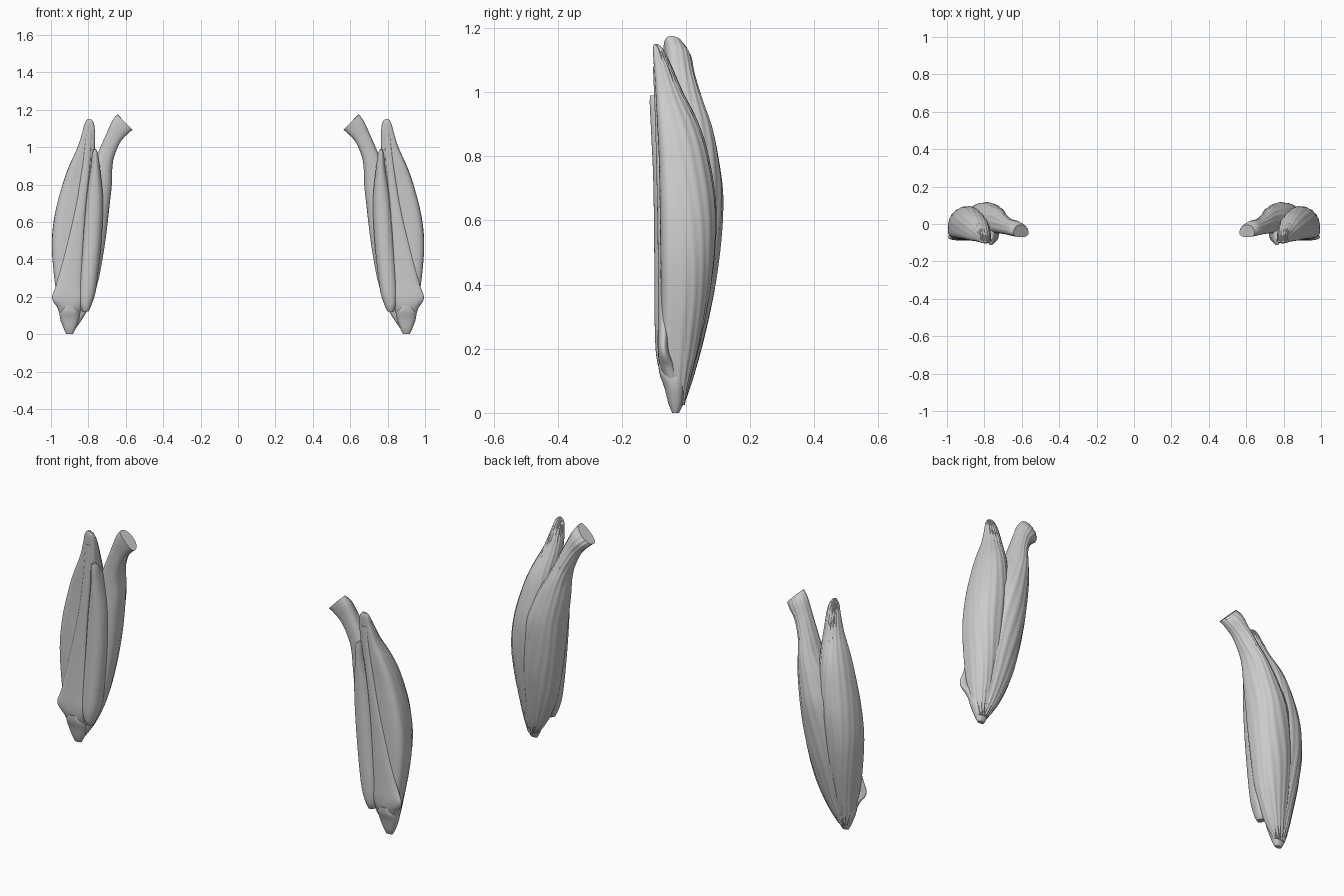
import bpy, bmesh, math
from mathutils import Vector

AROUND = 84


def spline(rows, steps):
    """Catmull-Rom resampling of section rows."""
    out = []
    n = len(rows)
    for i in range(n - 1):
        a, b, c, d = (rows[max(0, min(n - 1, i + k))] for k in (-1, 0, 1, 2))
        for s in range(steps):
            t = s / steps
            out.append([0.5 * (2 * q + (r - p) * t + (2 * p - 5 * q + 4 * r - w) * t * t
                               + (3 * q - p - 3 * r + w) * t ** 3)
                        for p, q, r, w in zip(a, b, c, d)])
    out.append(list(rows[-1]))
    return out


def spow(v, e):
    return math.copysign(abs(v) ** e, v)


def loft(name, rows, fibres=0, slant=0, depth=0.0015, front=0.55, steps=7, mid=0.35):
    """Rows: inner x, inner z, outer x, outer z, front y, back y. Mirrored to both arms."""
    secs = spline(rows, steps)
    bm = bmesh.new()
    rings = []
    for xi, zi, xo, zo, yf, yb in secs:
        ctr = Vector(((xi + xo) / 2, 0, (zi + zo) / 2))
        half = Vector(((xo - xi) / 2, 0, (zo - zi) / 2))
        ym = yf + mid * (yb - yf)
        ring = []
        for k in range(AROUND):
            t = 2 * math.pi * k / AROUND
            c, s = math.cos(t), math.sin(t)
            e = 0.95 if s > 0 else front
            y = spow(s, e) * ((yb - ym) if s > 0 else (ym - yf))
            p = ctr + half * spow(c, e)
            p.y = ym + y
            # muscle fibre relief, fading out on the flat front
            if fibres:
                fade = min(1, max(0, s + 0.4))
                w = depth * fade * math.sin(fibres * t + slant * ctr.z + math.sin(9 * ctr.z + 3 * t))
                p.x += c * w
                p.y += s * w
            ring.append(bm.verts.new(p))
        rings.append(ring)
    for a, b in zip(rings, rings[1:]):
        for k in range(AROUND):
            j = (k + 1) % AROUND
            bm.faces.new((a[k], a[j], b[j], b[k]))
    bm.faces.new(rings[0])
    bm.faces.new(rings[-1])
    bmesh.ops.recalc_face_normals(bm, faces=bm.faces)
    me = bpy.data.meshes.new(name)
    bm.to_mesh(me)
    bm.free()
    ob = bpy.data.objects.new(name, me)
    bpy.context.collection.objects.link(ob)
    ob.modifiers.new("both_arms", 'MIRROR').use_axis[0] = True
    bpy.ops.object.select_all(action='DESELECT')
    ob.select_set(True)
    bpy.context.view_layer.objects.active = ob
    bpy.ops.object.shade_smooth_by_angle(angle=math.radians(40))
    return ob


def level(rows):
    return [(xi, z, xo, z, yf, yb) for z, xi, xo, yf, yb in rows]


# outer (lateral) head
loft("lateral_head", level([
    (0.025, .88, .925, -.035, -.005), (0.10, .86, .95, -.06, .012),
    (0.20, .835, .968, -.075, .038), (0.35, .81, .988, -.078, .07),
    (0.50, .80, .995, -.08, .09), (0.65, .785, .977, -.082, .093),
    (0.80, .775, .938, -.085, .07), (0.90, .77, .902, -.09, .04),
    (1.00, .765, .857, -.095, -.01), (1.08, .765, .832, -.10, -.045),
    (1.13, .772, .818, -.103, -.07), (1.15, .787, .803, -.10, -.088)]),
    fibres=19, slant=14)

# long head, ending above in a slanted flared end
loft("long_head", level([
    (0.03, .868, .92, -.035, -.005), (0.12, .81, .925, -.05, .025),
    (0.25, .757, .93, -.055, .06), (0.40, .725, .925, -.055, .092),
    (0.55, .702, .91, -.055, .11), (0.68, .688, .885, -.055, .115)]) + [
    (.675, .80, .835, .80, -.05, .10), (.672, .89, .78, .90, -.05, .08),
    (.66, .955, .742, .985, -.052, .053), (.627, 1.03, .702, 1.075, -.058, .027),
    (.585, 1.075, .672, 1.14, -.066, .015), (.564, 1.092, .645, 1.175, -.07, -.005)],
    fibres=17, slant=-10, front=0.8)

# deep (medial) head lying along the front
loft("medial_head", level([
    (0.12, .80, .83, -.075, -.04), (0.16, .782, .846, -.09, -.02),
    (0.25, .757, .852, -.097, .0), (0.50, .73, .835, -.099, .01),
    (0.72, .722, .815, -.102, .0), (0.88, .737, .79, -.109, -.02),
    (0.96, .748, .78, -.113, -.06), (0.99, .76, .77, -.112, -.085)]),
    fibres=7, slant=5, front=0.9, mid=0.5, depth=0.001)

# smooth tendon sheet widening toward the elbow
loft("tendon_sheet", level([
    (0.08, .855, .945, -.055, -.015), (0.14, .837, .965, -.08, -.025),
    (0.195, .83, .994, -.088, -.05), (0.28, .835, .967, -.088, -.05),
    (0.50, .827, .91, -.088, -.06), (0.70, .812, .865, -.091, -.06),
    (0.90, .79, .835, -.096, -.06), (1.08, .778, .815, -.103, -.07)]),
    front=0.8, mid=0.5)

# blunt attachment at the elbow
loft("elbow_attachment", level([
    (0.0, .882, .918, -.043, -.022), (0.03, .868, .932, -.055, -.008),
    (0.08, .85, .95, -.068, .0), (0.12, .848, .952, -.082, .0),
    (0.155, .87, .93, -.087, -.02)]), front=0.8, mid=0.5)
